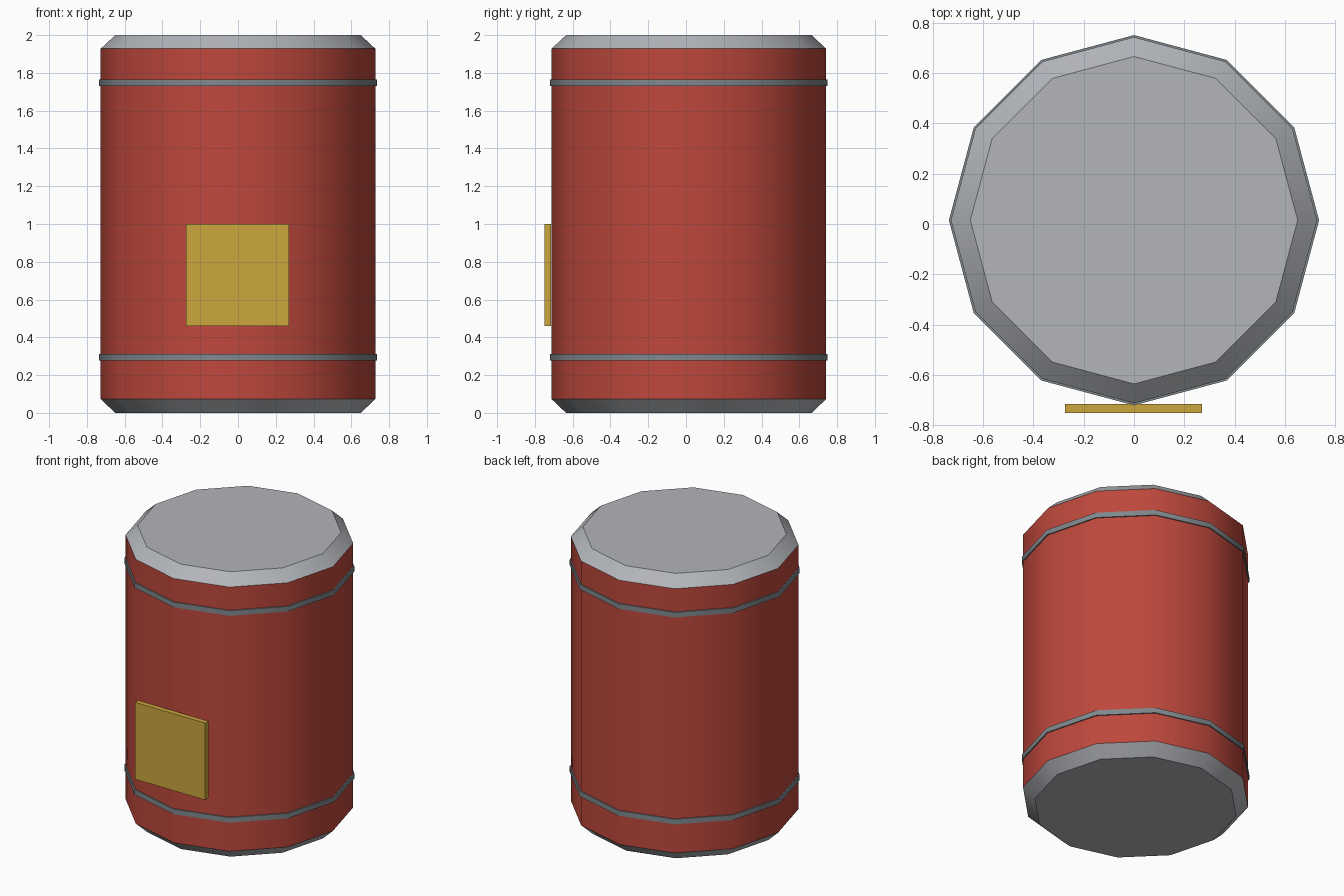
import bpy, bmesh, math

SIDES = 12
CENTRE_Y = 0.015

cube = bpy.data.objects.get("Cube")
if cube:
    bpy.data.objects.remove(cube, do_unlink=True)


def material(name, rgb):
    """Flat material from an 8-bit display colour."""
    colour = [((c / 255 + 0.055) / 1.055) ** 2.4 for c in rgb] + [1.0]
    mat = bpy.data.materials.new(name)
    mat.use_nodes = True
    mat.diffuse_color = colour
    mat.node_tree.nodes["Principled BSDF"].inputs["Base Color"].default_value = colour
    return mat


red = material("red_paint", (190, 72, 60))
light_grey = material("light_grey_metal", (178, 181, 186))
band_grey = material("band_grey_metal", (128, 136, 141))
yellow = material("yellow_label", (204, 167, 62))


def finish(name, bm, mats):
    bmesh.ops.recalc_face_normals(bm, faces=bm.faces)
    mesh = bpy.data.meshes.new(name)
    bm.to_mesh(mesh)
    bm.free()
    for mat in mats:
        mesh.materials.append(mat)
    obj = bpy.data.objects.new(name, mesh)
    bpy.context.collection.objects.link(obj)
    return obj


def lathe(name, profile, mats, closed=False):
    """Turn a (radius, height) profile into a twelve-sided solid."""
    bm = bmesh.new()
    rings = []
    for radius, z in profile:
        angles = [math.tau * i / SIDES for i in range(SIDES)]
        rings.append([bm.verts.new((radius * math.cos(a), CENTRE_Y + radius * math.sin(a), z))
                      for a in angles])
    pairs = list(zip(rings, rings[1:]))
    if closed:
        pairs.append((rings[-1], rings[0]))
    else:
        bm.faces.new(rings[0])
        bm.faces.new(rings[-1])
    for low, high in pairs:
        for i in range(SIDES):
            j = (i + 1) % SIDES
            bm.faces.new((low[i], low[j], high[j], high[i]))
    obj = finish(name, bm, mats)
    bpy.ops.object.select_all(action='DESELECT')
    obj.select_set(True)
    bpy.context.view_layer.objects.active = obj
    bpy.ops.object.shade_smooth_by_angle(angle=math.radians(35))
    return obj


# Barrel: red wall, bare metal on the chamfered ends
barrel = lathe("barrel", [(0.65, 0), (0.727, 0.073), (0.727, 1.928), (0.65, 2)],
               [red, light_grey])
for face in barrel.data.polygons:
    face.material_index = 1 if abs(face.normal.z) > 0.3 else 0

# Hoops around the wall
for name, z in (("lower_band", 0.295), ("upper_band", 1.748)):
    lathe(name, [(0.72, z - 0.018), (0.735, z - 0.018), (0.735, z + 0.018), (0.72, z + 0.018)],
          [band_grey], closed=True)

# Label plate on the front
bm = bmesh.new()
bmesh.ops.create_cube(bm, size=1)
bmesh.ops.scale(bm, vec=(0.545, 0.036, 0.54), verts=bm.verts)
bmesh.ops.translate(bm, vec=(-0.002, -0.732, 0.73), verts=bm.verts)
finish("label_plate", bm, [yellow])
